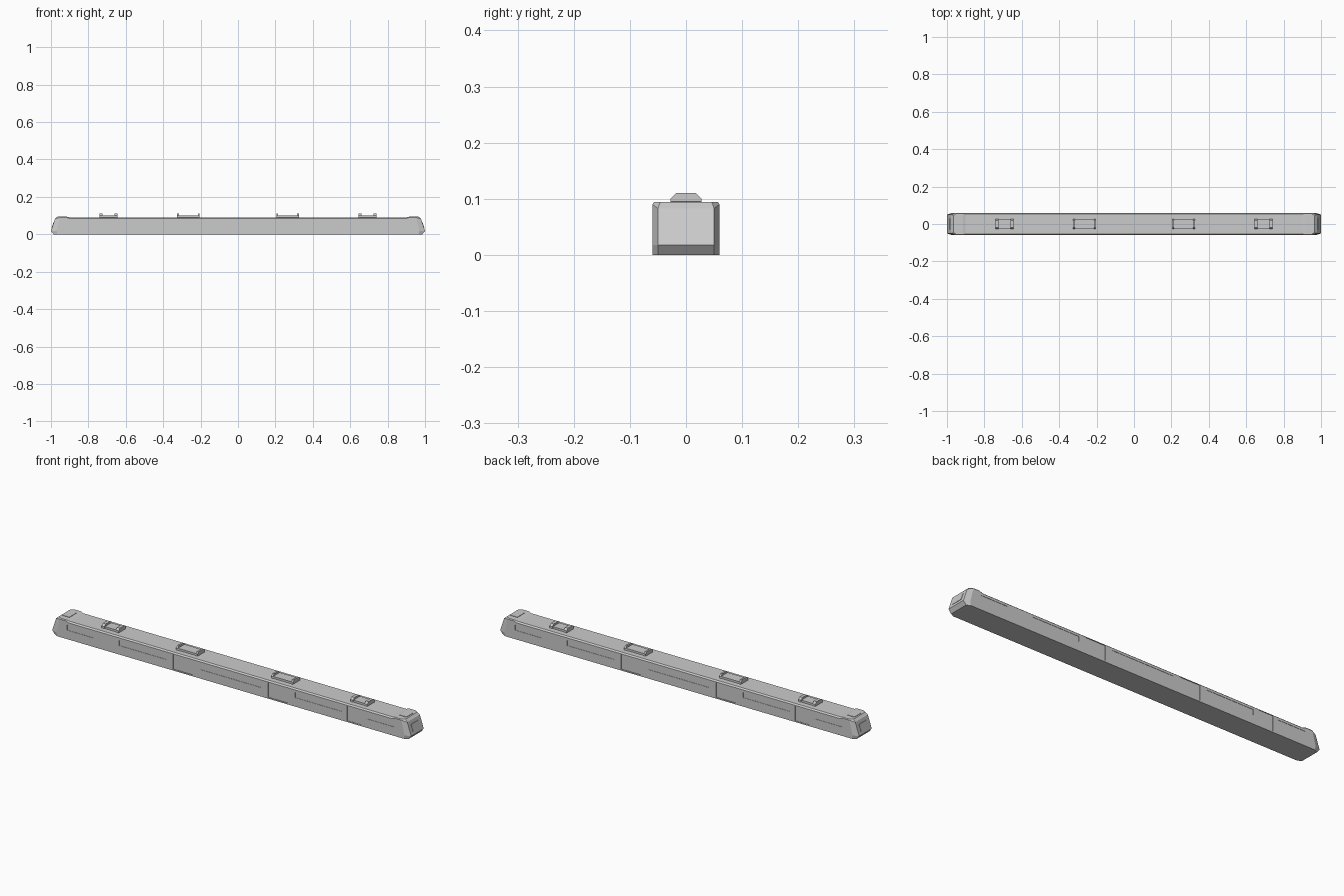
import bpy, bmesh

if "Cube" in bpy.data.objects:
    bpy.data.objects.remove(bpy.data.objects["Cube"])


def make_object(name, bm):
    bmesh.ops.recalc_face_normals(bm, faces=bm.faces)
    mesh = bpy.data.meshes.new(name)
    bm.to_mesh(mesh)
    bm.free()
    obj = bpy.data.objects.new(name, mesh)
    bpy.context.collection.objects.link(obj)
    return obj


def add_box(bm, x0, x1, y0, y1, z0, z1):
    verts = bmesh.ops.create_cube(bm, size=1)["verts"]
    for v in verts:
        v.co.x = x0 if v.co.x < 0 else x1
        v.co.y = y0 if v.co.y < 0 else y1
        v.co.z = z0 if v.co.z < 0 else z1


def prism(name, profile, x0, x1):
    bm = bmesh.new()
    ends = [[bm.verts.new((x, y, z)) for y, z in profile] for x in (x0, x1)]
    bm.faces.new(ends[0])
    bm.faces.new(ends[1])
    n = len(profile)
    for i in range(n):
        j = (i + 1) % n
        bm.faces.new((ends[0][i], ends[0][j], ends[1][j], ends[1][i]))
    return make_object(name, bm)


# Long body lofted through half sections, with sloped noses at both ends
half = [
    [(.90, .06, 0), (.90, .06, .018), (.90, .06, .084), (.90, .053, .09)],
    [(.915, .06, 0), (.915, .06, .018), (.915, .06, .09), (.915, .057, .094)],
    [(.965, .06, 0), (.97, .06, .018), (.952, .06, .09), (.947, .057, .094)],
    [(.985, .05, 0), (1.0, .05, .018), (.978, .05, .083), (.966, .046, .094)],
]
sections = [[(-x, y, z) for x, y, z in s] for s in reversed(half)] + half
bm = bmesh.new()
rings = []
for s in sections:
    loop = s + [(x, -y, z) for x, y, z in reversed(s)]
    rings.append([bm.verts.new(p) for p in loop])
for a, b in zip(rings, rings[1:]):
    for i in range(8):
        j = (i + 1) % 8
        bm.faces.new((a[i], a[j], b[j], b[i]))
for r in (rings[0], rings[-1]):
    for i in range(3):
        bm.faces.new((r[i], r[i + 1], r[6 - i], r[7 - i]))
body = make_object("train_body", bm)

# Shallow recesses: doors, window bands, windscreens and roof hatches
bm = bmesh.new()
for s in (-1, 1):
    def side_cut(x0, x1, z0, z1, depth):
        x0, x1 = sorted((x0, x1))
        y0, y1 = sorted((s * (.06 - depth), s * .08))
        add_box(bm, x0, x1, y0, y1, z0, z1)

    for d in (-1, 1):
        side_cut(d * .21, d * .32, .006, .082, .003)
        side_cut(d * .36, d * .62, .045, .072, .0015)
        side_cut(d * .76, d * .91, .045, .072, .0015)
    side_cut(-s * .65, -s * .73, .006, .082, .002)
    side_cut(-.17, .17, .045, .072, .0015)
cutter = make_object("recess_cutter", bm)
cutter.hide_render = True
mod = body.modifiers.new("recesses", "BOOLEAN")
mod.operation = "DIFFERENCE"
mod.solver = "EXACT"
mod.object = cutter
bpy.context.view_layer.objects.active = body
bpy.ops.object.modifier_apply(modifier="recesses")
bpy.data.objects.remove(cutter, do_unlink=True)

# Raised windscreen and roof hatch on each nose
for s, side in ((-1, "left"), (1, "right")):
    bm = bmesh.new()
    add_box(bm, 0, 1, -.03, .03, .033, .066)
    for v in bm.verts:
        face_x = 1.0 - (v.co.z - .018) * .022 / .065
        v.co.x = s * (face_x + (.002 if v.co.x > .5 else -.006))
    make_object(side + "_windscreen", bm)
    bm = bmesh.new()
    add_box(bm, *sorted((s * .92, s * .958)), -.028, .028, .09, .096)
    make_object(side + "_roof_hatch", bm)

# Roof units: a slab held between two taller trapezoid end plates
plate = [(-.028, .088), (-.028, .1), (-.018, .11),
         (.018, .11), (.028, .1), (.028, .088)]
for i, (x0, x1, t) in enumerate(((-.74, -.645, .016), (-.325, -.205, .009),
                                 (.205, .325, .009), (.645, .74, .016))):
    prism(f"roof_plate_a_{i}", plate, x0, x0 + t)
    prism(f"roof_plate_b_{i}", plate, x1 - t, x1)
    bm = bmesh.new()
    add_box(bm, x0 + t, x1 - t, -.026, .026, .088, .1)
    make_object(f"roof_slab_{i}", bm)
